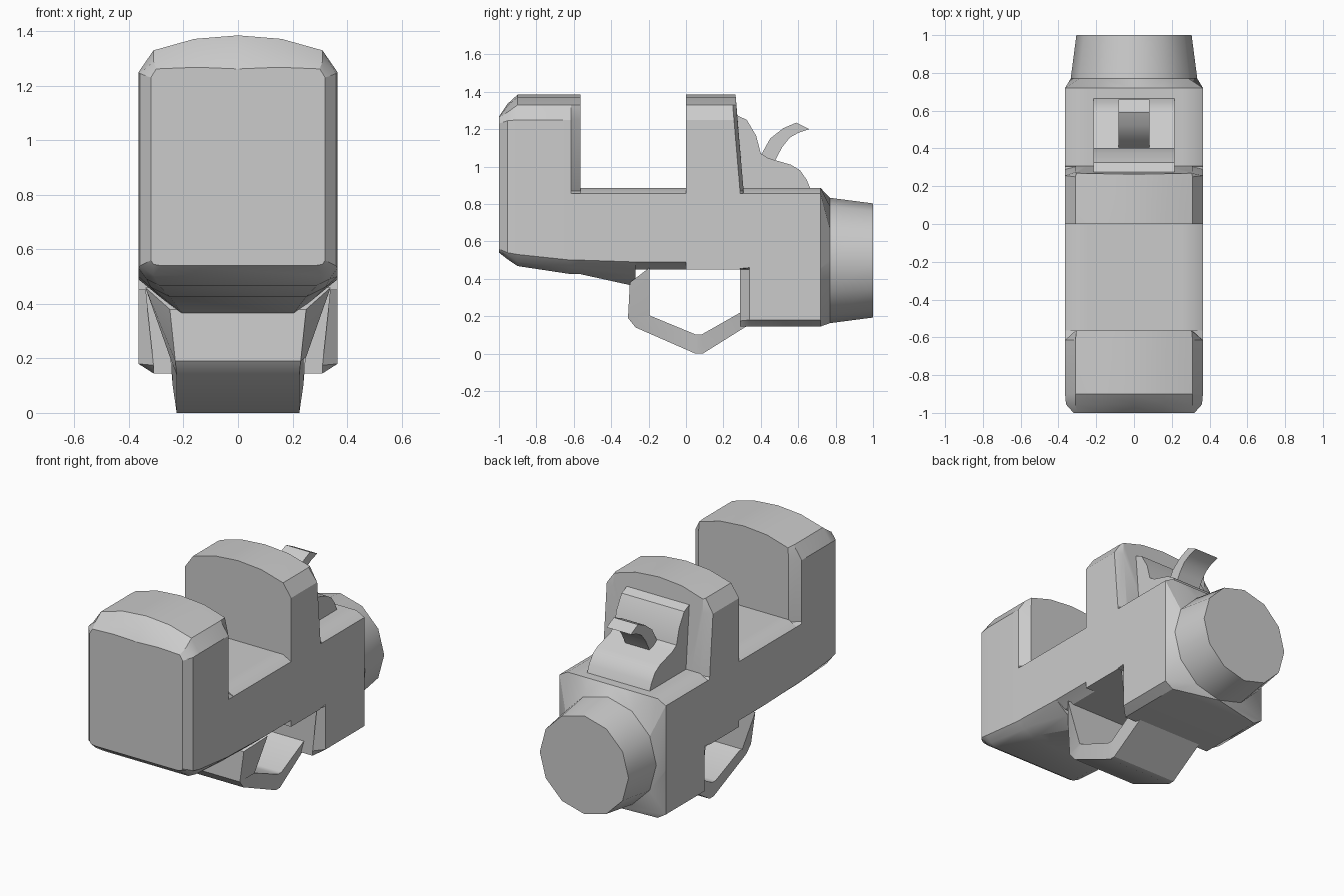
import bpy, bmesh
from math import cos, sin, radians

if "Cube" in bpy.data.objects:
    bpy.data.objects.remove(bpy.data.objects["Cube"])


def finish(name, bm, angle=30):
    bmesh.ops.remove_doubles(bm, verts=bm.verts, dist=0.0005)
    bmesh.ops.recalc_face_normals(bm, faces=bm.faces)
    mesh = bpy.data.meshes.new(name)
    bm.to_mesh(mesh)
    bm.free()
    ob = bpy.data.objects.new(name, mesh)
    bpy.context.collection.objects.link(ob)
    bpy.ops.object.select_all(action='DESELECT')
    ob.select_set(True)
    bpy.context.view_layer.objects.active = ob
    bpy.ops.object.shade_smooth_by_angle(angle=radians(angle))
    return ob


def loft(name, rings, angle=30):
    """Skin a row of equal-length rings and cap both ends."""
    bm = bmesh.new()
    rows = [[bm.verts.new(p) for p in ring] for ring in rings]
    n = len(rows[0])
    for a, b in zip(rows, rows[1:]):
        for i in range(n):
            j = (i + 1) % n
            bm.faces.new((a[i], a[j], b[j], b[i]))
    bm.faces.new(rows[0])
    bm.faces.new(rows[-1])
    return finish(name, bm, angle)


def extrude(name, profile, half, angle=30):
    """Extrude a (y, z) profile across x."""
    return loft(name, [[(x, y, z) for y, z in profile] for x in (-half, half)], angle)


W = 0.365
# lower half-sections (x, z), bottom edge up to the side wall
NOSE_L = [(.28, .54), (.31, .545), (.32, .56), (.32, .58)]
LIP_L = [(.31, .505), (.345, .53), (.36, .54), (.36, .57)]
CHIN_L = [(.29, .468), (.335, .49), (W, .53), (W, .55)]
MID_L = [(.25, .425), (.32, .46), (W, .50), (W, .53)]
DEEP_L = [(.20, .36), (.28, .42), (W, .49), (W, .51)]
SHALLOW_L = [(.30, .45), (.33, .47), (W, .49), (W, .51)]
FLAT_L = [(.31, .45), (.34, .45), (W, .45), (W, .46)]
REAR_IN_L = [(.31, .145), (.31, .175), (.31, .45), (W, .455)]
REAR_L = [(.31, .145), (W, .18), (W, .45), (W, .46)]

# upper half-sections (x, z), side wall up to the centre line
NOSE_U = [(.32, .855), (.32, .87), (.32, 1.23), (.30, 1.262), (.15, 1.268), (0, 1.262)]
LIP_U = [(.36, .855), (.36, .87), (.36, 1.245), (.31, 1.29), (.16, 1.325), (0, 1.335)]
TALL = [(W, .855), (W, .87), (W, 1.25), (.31, 1.33), (.16, 1.372), (0, 1.385)]
TALL_IN = [(W, .855), (.31, .87), (.31, 1.25), (.305, 1.33), (.16, 1.372), (0, 1.385)]
FLOOR = [(W, .855), (.31, .885), (.25, .885), (.16, .885), (.08, .885), (0, .885)]


def mirrored(half):
    return half + [(-x, y, z) for x, y, z in reversed(half[:-1])]


def section(y_low, low, y_top, top, lean=0):
    half = [(x, y_low, z) for x, z in low]
    half += [(x, y_top + lean * (1.385 - z) / .53, z) for x, z in top]
    return mirrored(half)


def barrel(y, r):
    """Twelve-sided ring, doubled points are merged afterwards."""
    angles = (-90, -60, -30, 0, 30, 30, 60, 60, 60, 90)
    return mirrored([(r * cos(radians(a)), y, .498 + r * sin(radians(a))) for a in angles])


# main housing: front hood, open bay, rear frame, rear block and round end
loft("housing", [
    section(-1, NOSE_L, -1, NOSE_U),
    section(-.955, LIP_L, -.955, LIP_U),
    section(-.9, CHIN_L, -.9, TALL),
    section(-.615, MID_L, -.615, TALL),
    section(-.565, MID_L, -.565, TALL_IN),
    section(-.565, MID_L, -.565, FLOOR),
    section(-.27, DEEP_L, -.27, FLOOR),
    section(-.27, SHALLOW_L, -.27, FLOOR),
    section(0, SHALLOW_L, 0, FLOOR),
    section(0, FLAT_L, 0, TALL),
    section(.29, FLAT_L, .245, TALL, .045),
    section(.29, REAR_IN_L, .265, TALL_IN, .04),
    section(.34, REAR_L, .307, FLOOR),
    section(.72, REAR_L, .72, FLOOR),
    barrel(.77, .335),
    barrel(1, .305),
])

# lower guard loop: (outer y, z, half width), (inner y, z, half width)
guard = [((-.30, .38, .25), (-.195, .46, .34)),
         ((-.31, .19, .23), (-.195, .205, .25)),
         ((-.27, .14, .225), (-.185, .20, .24)),
         ((.05, .0, .225), (.05, .103, .24)),
         ((.09, .0, .225), (.085, .103, .24)),
         ((.33, .15, .225), (.30, .225, .25))]
loft("guard_loop", [[(-wo, yo, zo), (wo, yo, zo), (wi, yi, zi), (-wi, yi, zi)]
                    for (yo, zo, wo), (yi, zi, wi) in guard])

# curved bracket behind the rear frame
extrude("rear_bracket", [(.25, .87), (.25, 1.285), (.27, 1.275), (.325, 1.25), (.375, 1.165),
                         (.40, 1.07), (.44, 1.045), (.56, 1.01), (.61, .98), (.645, .93),
                         (.67, .87)], .215)

# curved thumb lever
extrude("thumb_lever", [(.40, 1.06), (.45, 1.15), (.52, 1.205), (.59, 1.235), (.66, 1.2),
                        (.60, 1.18), (.555, 1.155), (.515, 1.105), (.475, 1.03)], .083)
